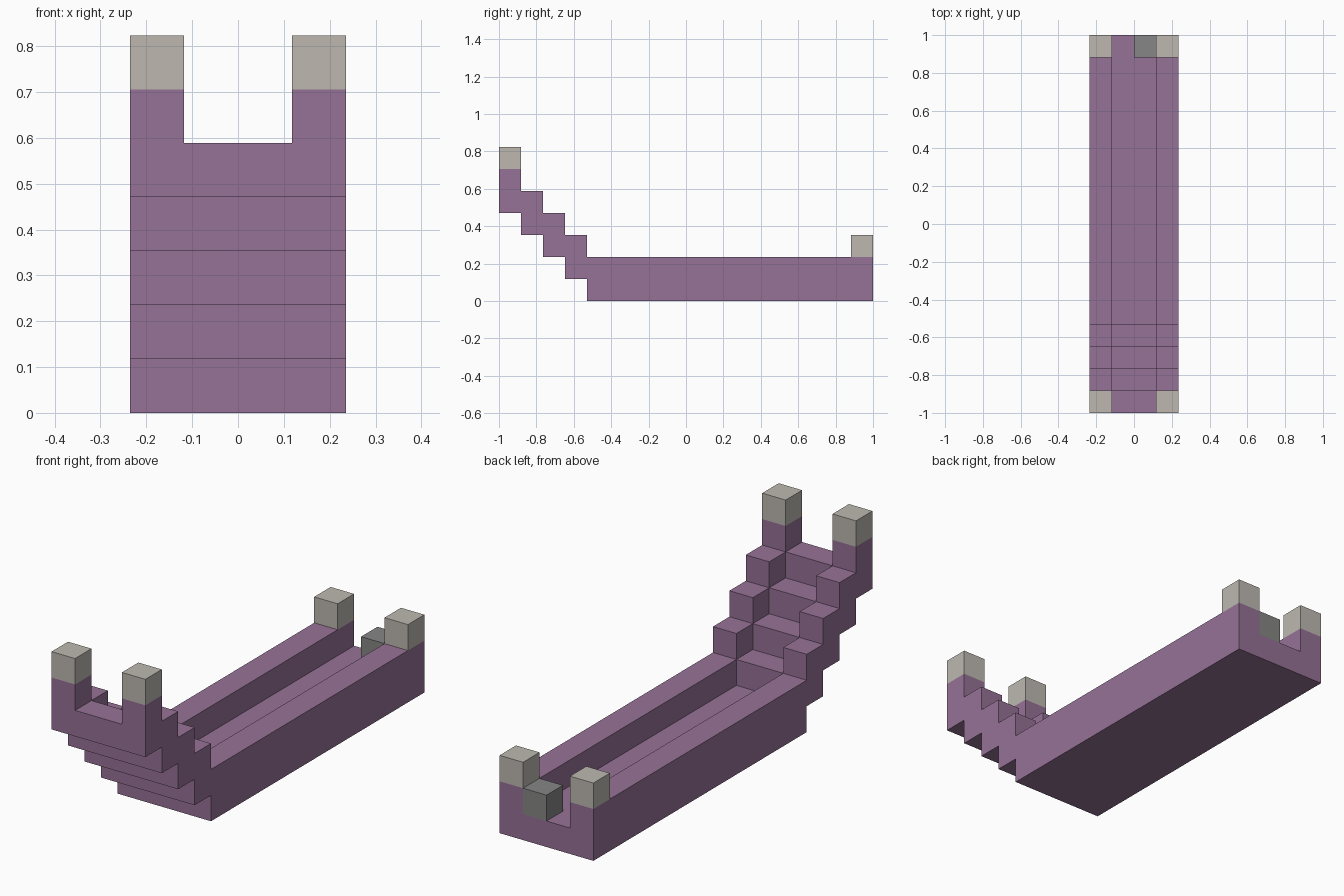
import bpy
import bmesh
from mathutils import Vector

cube = bpy.data.objects.get("Cube")
if cube:
    bpy.data.objects.remove(cube, do_unlink=True)

LENGTH = 17            # hull length in blocks
U = 2 / LENGTH         # block size
STEPS = 4              # stepped blocks at the bow
STERN = LENGTH - 1


def material(name, rgb):
    mat = bpy.data.materials.new(name)
    mat.use_nodes = True
    color = (*rgb, 1)
    mat.diffuse_color = color
    mat.node_tree.nodes["Principled BSDF"].inputs["Base Color"].default_value = color
    return mat


def block_object(name, cells, mat):
    """Join unit blocks into one flat-faced shell without inner walls."""
    bm = bmesh.new()
    cells = set(cells)
    for cell in cells:
        for axis in range(3):
            for side in (0, 1):
                beside = list(cell)
                beside[axis] += 2 * side - 1
                if tuple(beside) in cells:
                    continue
                corners = []
                for a, b in ((0, 0), (1, 0), (1, 1), (0, 1)):
                    p = Vector(cell)
                    p[axis] += side
                    p[(axis + 1) % 3] += a
                    p[(axis + 2) % 3] += b
                    corners.append(bm.verts.new((p - Vector((2, LENGTH / 2, 0))) * U))
                bm.faces.new(corners if side else corners[::-1])
    bmesh.ops.remove_doubles(bm, verts=bm.verts, dist=0.001)
    bmesh.ops.dissolve_limit(bm, angle_limit=0.01, verts=bm.verts, edges=bm.edges)
    mesh = bpy.data.meshes.new(name)
    bm.to_mesh(mesh)
    bm.free()
    mesh.materials.append(mat)
    obj = bpy.data.objects.new(name, mesh)
    bpy.context.collection.objects.link(obj)


purple = material("purple planks", (0.305, 0.168, 0.305))
pale = material("pale grey posts", (0.509, 0.479, 0.434))
dark = material("dark grey block", (0.235, 0.238, 0.232))

# Hull: a trough whose floor and side walls climb in steps at the bow
hull = []
for y in range(LENGTH):
    base = max(0, STEPS - y)
    for x in range(4):
        hull.append((x, y, base))
        if x in (0, 3):
            hull.append((x, y, base + 1))
block_object("hull", hull, purple)

# Corner posts at bow and stern
for x, side in ((0, "right"), (3, "left")):
    block_object("bow_post_" + side, [(x, 0, STEPS + 2)], pale)
    block_object("stern_post_" + side, [(x, STERN, 2)], pale)

# Dark block on the floor at the stern
block_object("stern_block", [(2, STERN, 1)], dark)
